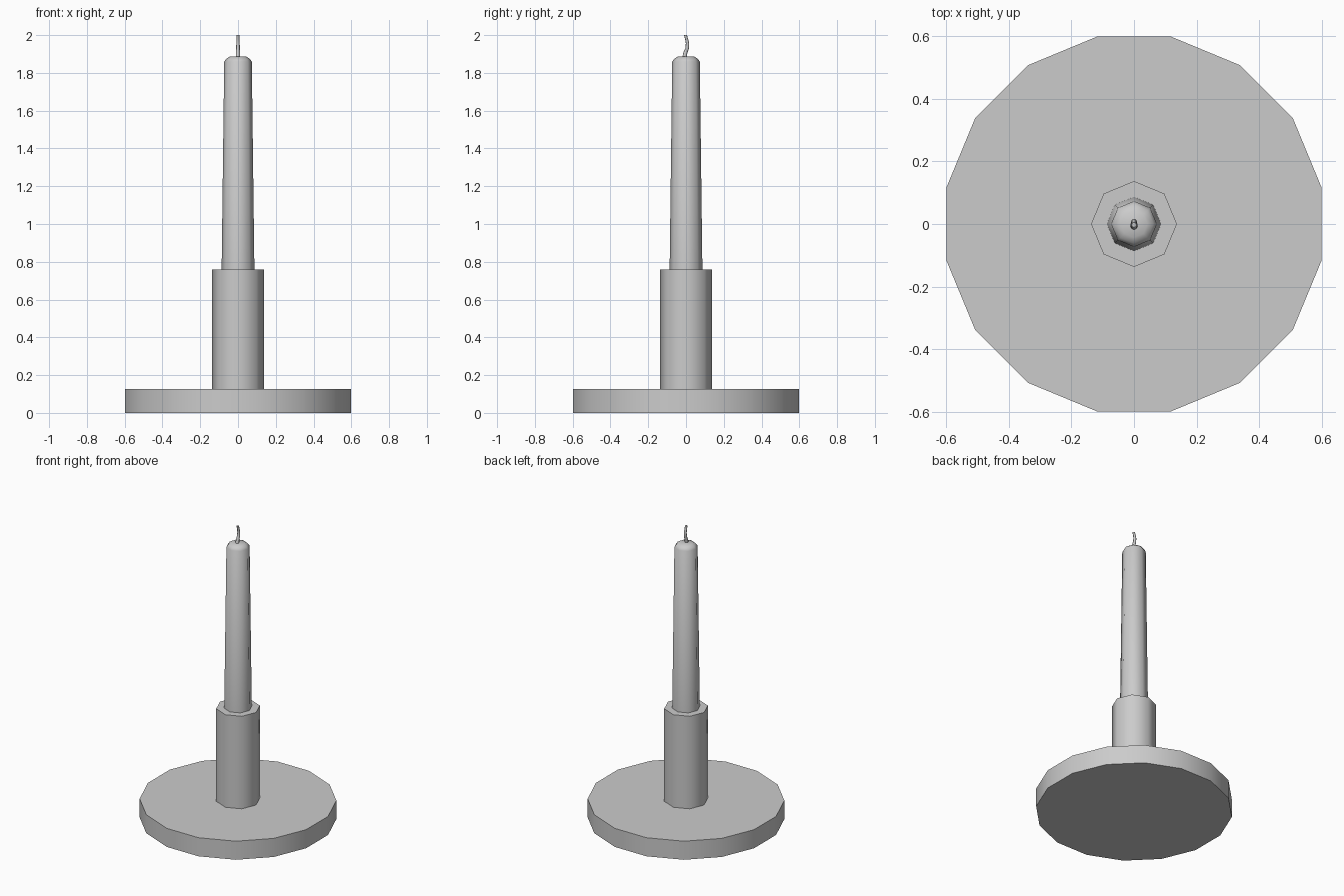
import bpy
import math

cube = bpy.data.objects.get("Cube")
if cube:
    bpy.data.objects.remove(cube, do_unlink=True)

grey = bpy.data.materials.new("plain grey")
grey.use_nodes = True
colour = (0.6, 0.6, 0.6, 1)
grey.diffuse_color = colour
grey.node_tree.nodes["Principled BSDF"].inputs["Base Color"].default_value = colour


def lathe(name, sides, rings, turn=0.0, angle=50):
    """Stack rings of (radius, z, y offset) into a capped, smooth-sided solid."""
    verts, faces = [], []
    for radius, z, y in rings:
        for i in range(sides):
            a = turn + math.tau * i / sides
            verts.append((radius * math.cos(a), y + radius * math.sin(a), z))
    for r in range(len(rings) - 1):
        for i in range(sides):
            j = (i + 1) % sides
            low, high = r * sides, (r + 1) * sides
            faces.append((low + i, low + j, high + j, high + i))
    faces.append(tuple(reversed(range(sides))))
    faces.append(tuple(range(len(verts) - sides, len(verts))))
    mesh = bpy.data.meshes.new(name)
    mesh.from_pydata(verts, [], faces)
    mesh.materials.append(grey)
    obj = bpy.data.objects.new(name, mesh)
    bpy.context.collection.objects.link(obj)
    bpy.ops.object.select_all(action="DESELECT")
    obj.select_set(True)
    bpy.context.view_layer.objects.active = obj
    bpy.ops.object.shade_smooth_by_angle(angle=math.radians(angle))
    return obj


# Broad round foot, with flats facing the axes
lathe("base_plate", 16, [(0.61, 0, 0), (0.61, 0.127, 0)], turn=math.pi / 16)

# Octagonal holder
lathe("candle_socket", 8, [(0.137, 0.12, 0), (0.137, 0.76, 0)])

# Tapered candle with a bevelled shoulder
lathe("candle", 8, [(0.087, 0.74, 0), (0.073, 1.86, 0),
                    (0.062, 1.875, 0), (0.043, 1.887, 0)], angle=60)

# Bent wick
lathe("wick", 8, [(0.012, 1.87, -0.009), (0.011, 1.905, -0.004),
                  (0.010, 1.93, 0.006), (0.009, 1.955, 0.008),
                  (0.008, 1.98, 0.003), (0.008, 2.0, -0.003)], angle=60)
